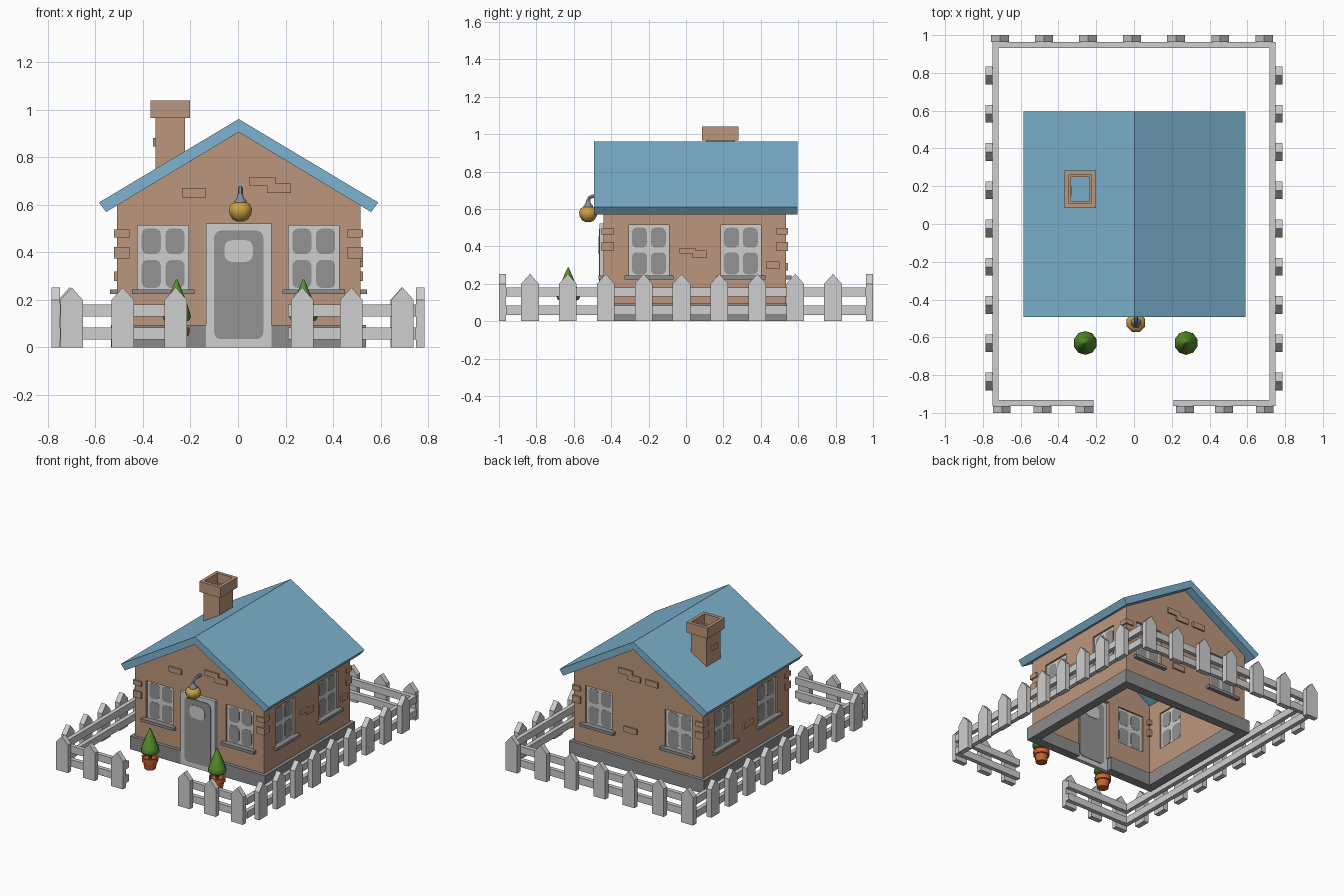
import bpy, bmesh, math
from mathutils import Matrix

if "Cube" in bpy.data.objects:
    bpy.data.objects.remove(bpy.data.objects["Cube"])

def color(name, *srgb):
    m = bpy.data.materials.new(name)
    lin = [c / 12.92 if c <= 0.04045 else ((c + 0.055) / 1.055) ** 2.4 for c in srgb]
    m.diffuse_color = (*lin, 1)
    m.use_nodes = True
    m.node_tree.nodes["Principled BSDF"].inputs["Base Color"].default_value = m.diffuse_color
    return m

BRICK = color("brick brown", 0.74, 0.59, 0.49)
ROOF = color("roof blue", 0.49, 0.70, 0.81)
PAINT = color("light grey paint", 0.81, 0.81, 0.81)
GREY = color("mid grey", 0.58, 0.58, 0.58)
STONE = color("stone grey", 0.55, 0.55, 0.55)
GOLD = color("gold", 0.80, 0.63, 0.27)
METAL = color("steel grey", 0.52, 0.55, 0.58)
LEAF = color("leaf green", 0.34, 0.57, 0.17)
CLAY = color("clay orange", 0.78, 0.38, 0.19)
BARK = color("bark brown", 0.40, 0.25, 0.15)
I4 = Matrix()

def finish(name, bm, mat):
    bmesh.ops.recalc_face_normals(bm, faces=bm.faces)
    me = bpy.data.meshes.new(name)
    bm.to_mesh(me)
    bm.free()
    ob = bpy.data.objects.new(name, me)
    bpy.context.collection.objects.link(ob)
    me.materials.append(mat)
    return ob

def prisms(name, mat, parts):
    """Each part: (x-z profile, y0, y1, matrix), extruded along y."""
    bm = bmesh.new()
    for pts, y0, y1, M in parts:
        a = [bm.verts.new(M @ Matrix.Translation((x, y0, z)).translation) for x, z in pts]
        b = [bm.verts.new(M @ Matrix.Translation((x, y1, z)).translation) for x, z in pts]
        bm.faces.new(a)
        bm.faces.new(b[::-1])
        for i in range(len(a)):
            j = (i + 1) % len(a)
            bm.faces.new((a[i], b[i], b[j], a[j]))
    return finish(name, bm, mat)

def rect(x0, x1, z0, z1):
    return [(x0, z0), (x1, z0), (x1, z1), (x0, z1)]

def box(x0, x1, y0, y1, z0, z1, M=I4):
    return (rect(x0, x1, z0, z1), y0, y1, M)

def rounded(x0, x1, z0, z1, r):
    pts = []
    for cx, cz, s in ((x1 - r, z1 - r, 0), (x0 + r, z1 - r, 90), (x0 + r, z0 + r, 180), (x1 - r, z0 + r, 270)):
        for k in range(4):
            a = math.radians(s + 30 * k)
            pts.append((cx + r * math.cos(a), cz + r * math.sin(a)))
    return pts

def ring(x0, x1, y0, y1, z0, z1, t):
    return [box(x0, x1, y0, y0 + t, z0, z1), box(x0, x1, y1 - t, y1, z0, z1),
            box(x0, x0 + t, y0 + t, y1 - t, z0, z1), box(x1 - t, x1, y0 + t, y1 - t, z0, z1)]

def lathe(name, mat, prof, x, y, n=10, smooth=True):
    bm = bmesh.new()
    rings = [[bm.verts.new((x + r * math.cos(2 * math.pi * (k + .5) / n),
                            y + r * math.sin(2 * math.pi * (k + .5) / n), z)) for k in range(n)] for r, z in prof]
    for a, b in zip(rings, rings[1:]):
        for i in range(n):
            j = (i + 1) % n
            bm.faces.new((a[i], a[j], b[j], b[i]))
    bm.faces.new(rings[0][::-1])
    bm.faces.new(rings[-1])
    ob = finish(name, bm, mat)
    if smooth:
        smooth_by_angle(ob)
    return ob

def smooth_by_angle(ob):
    bpy.ops.object.select_all(action='DESELECT')
    ob.select_set(True)
    bpy.context.view_layer.objects.active = ob
    bpy.ops.object.shade_smooth_by_angle(angle=math.radians(50))

def face(x, y, deg):
    """Local frame of a side: x along it, -y outward."""
    return Matrix.Translation((x, y, 0)) @ Matrix.Rotation(math.radians(deg), 4, 'Z')

# house extents
X0, X1, Y0, Y1, CX = -0.51, 0.515, -0.44, 0.535, 0.003
FRONT, BACK = face(CX, Y0, 0), face(CX, Y1, 180)
RIGHT, LEFT = face(X1, 0, 90), face(X0, 0, -90)

# windows: (side, centre along side)
wins = [(FRONT, -0.318), (FRONT, 0.316), (BACK, -0.316), (BACK, 0.318),
        (RIGHT, -0.198), (RIGHT, 0.294), (LEFT, 0.198), (LEFT, -0.294)]
W, Z0, Z1 = 0.107, 0.243, 0.513

# walls: hollow gabled shell with window and door openings
prof = [(X0, 0.09), (X1, 0.09), (X1, 0.60), (CX, 0.91), (X0, 0.60)]
t = 0.03
inner = [(X0 + t, 0.0), (X1 - t, 0.0), (X1 - t, 0.618), (CX, 0.93), (X0 + t, 0.618)]
walls = prisms("walls", BRICK, [(prof, Y0, Y1, I4)])
cutters = [prisms("room_cutter", BRICK, [(inner, Y0 + t, Y1 - t, I4)]),
           prisms("opening_cutter", BRICK, [box(u - W, u + W, -0.05, 0.08, Z0, Z1, M) for M, u in wins]
                  + [box(-0.13, 0.13, -0.05, 0.08, 0.0, 0.515, FRONT)])]
for c in cutters:
    mod = walls.modifiers.new("cut", 'BOOLEAN')
    mod.operation, mod.solver, mod.object = 'DIFFERENCE', 'EXACT', c
bpy.context.view_layer.update()
me = bpy.data.meshes.new_from_object(walls.evaluated_get(bpy.context.evaluated_depsgraph_get()))
walls.modifiers.clear()
walls.data = me
for c in cutters:
    bpy.data.objects.remove(c)

# window frames, panes and sills
prisms("window_frames", PAINT, [box(u - W, u + W, 0.013, 0.019, Z0, Z1, M) for M, u in wins])
panes = []
for M, u in wins:
    for a in (u - 0.09, u + 0.01):
        for z0, z1 in ((0.25, 0.368), (0.393, 0.5)):
            panes.append((rounded(a, a + 0.08, z0, z1, 0.024), 0.0115, 0.0205, M))
prisms("window_panes", GREY, panes)
prisms("window_sills", STONE, [box(u - 0.132, u + 0.132, -0.028, 0.015, 0.224, 0.244, M) for M, u in wins])

# door with frame, panel and small window on both sides
prisms("door_frame", PAINT, [box(-0.137, 0.137, -0.022, 0.005, 0, 0.522, FRONT)])
panel, light = rounded(-0.104, 0.104, 0.035, 0.492, 0.03), rounded(-0.06, 0.06, 0.36, 0.452, 0.032)
prisms("door_panel", GREY, [(panel, -0.026, -0.022, FRONT), (panel, 0.005, 0.009, FRONT)])
prisms("door_window", PAINT, [(light, -0.029, -0.026, FRONT), (light, 0.009, 0.012, FRONT)])

# stone plinth, open at the door
o, i = 0.024, 0.04
prisms("plinth", STONE, [
    box(X0 - o, -0.134, Y0 - o, Y0 + i, 0, 0.095), box(0.14, X1 + o, Y0 - o, Y0 + i, 0, 0.095),
    box(X0 - o, X1 + o, Y1 - i, Y1 + o, 0, 0.095),
    box(X0 - o, X0 + i, Y0 + i, Y1 - i, 0, 0.095), box(X1 - i, X1 + o, Y0 + i, Y1 - i, 0, 0.095)])

# raised bricks: corners, then loose ones on each wall
bricks = []
for xa, xb in ((X0 - 0.011, X0 + 0.054), (X1 - 0.054, X1 + 0.011)):
    for ya, yb in ((Y0 - 0.011, Y0 + 0.052), (Y1 - 0.052, Y1 + 0.011)):
        for za, zb in ((0.463, 0.497), (0.375, 0.423)):
            bricks.append(box(xa, xb, ya, yb, za, zb))
step = lambda x0, x1, x2, x3, z0, z1, z2, z3: [(x0, z2), (x1, z2), (x1, z0), (x3, z0), (x3, z1), (x2, z1), (x2, z3), (x0, z3)]
gable = step(0.045, 0.12, 0.155, 0.22, 0.65, 0.69, 0.68, 0.718)
for M, pts in ((FRONT, rect(-0.238, -0.14, 0.632, 0.67)), (FRONT, gable),
               (BACK, rect(0.06, 0.16, 0.65, 0.69)), (BACK, [(x - 0.2, z) for x, z in gable]),
               (BACK, rect(-0.11, -0.01, 0.27, 0.31)),
               (RIGHT, step(-0.035, 0.035, 0.05, 0.11, 0.338, 0.378, 0.362, 0.392)),
               (RIGHT, rect(0.43, 0.5, 0.28, 0.32)), (LEFT, rect(-0.08, 0.02, 0.28, 0.32))):
    bricks.append((pts, -0.011, 0.01, M))
prisms("raised_bricks", BRICK, bricks)

# roof
prisms("roof", ROOF, [([(CX, 0.961), (0.59, 0.61), (0.56, 0.57), (CX, 0.906), (-0.555, 0.57), (-0.585, 0.61)],
                       -0.493, 0.595, I4)])

# chimney
prisms("chimney_shaft", BRICK, ring(-0.348, -0.222, 0.108, 0.263, 0.68, 0.97, 0.014)
       + [box(-0.357, -0.33, 0.15, 0.20, 0.845, 0.882)])
prisms("chimney_cap", BRICK, ring(-0.368, -0.201, 0.086, 0.282, 0.965, 1.04, 0.023))

# lamp above the door
LX, LY = 0.01, -0.523
lathe("lamp_bowl", GOLD, [(0.015, 0.53), (0.036, 0.54), (0.05, 0.562), (0.053, 0.585), (0.042, 0.604), (0.022, 0.612)], LX, LY, 8)
lathe("lamp_socket", METAL, [(0.028, 0.608), (0.028, 0.616), (0.015, 0.63), (0.012, 0.645)], LX, LY, 8)
cu = bpy.data.curves.new("lamp_arm", 'CURVE')
cu.dimensions, cu.bevel_depth, cu.bevel_resolution, cu.use_fill_caps = '3D', 0.011, 1, True
sp = cu.splines.new('POLY')
path = [(LY, 0.62), (LY, 0.645), (-0.515, 0.661), (-0.497, 0.669), (-0.43, 0.67)]
sp.points.add(len(path) - 1)
for p, (y, z) in zip(sp.points, path):
    p.co = (LX, y, z, 1)
tmp = bpy.data.objects.new("lamp_arm_path", cu)
bpy.context.collection.objects.link(tmp)
bpy.context.view_layer.update()
me = bpy.data.meshes.new_from_object(tmp.evaluated_get(bpy.context.evaluated_depsgraph_get()))
bpy.data.objects.remove(tmp)
arm = bpy.data.objects.new("lamp_arm", me)
bpy.context.collection.objects.link(arm)
me.materials.clear()
me.materials.append(METAL)
smooth_by_angle(arm)

# potted trees either side of the door
for side, x in (("left", -0.258), ("right", 0.276)):
    lathe(side + "_pot", CLAY, [(0.038, 0), (0.047, 0.05), (0.055, 0.052), (0.057, 0.085), (0.046, 0.085), (0.044, 0.072)], x, -0.63)
    lathe(side + "_trunk", BARK, [(0.012, 0.06), (0.01, 0.13)], x, -0.63, 6)
    lathe(side + "_foliage", LEAF, [(0.03, 0.107), (0.055, 0.114), (0.063, 0.13), (0.055, 0.158), (0.03, 0.225), (0.003, 0.287)], x, -0.63)

# picket fence: one row of pickets per side, two rails behind
P, H = 0.047, 0.037
picket = lambda c: [(c - P, 0), (c + P, 0), (c + P, 0.2), (c, 0.253), (c - P, 0.2)]
side_y = [-0.834 + 0.2025 * k for k in range(9)]
rows = [(face(0, -1, 0), "front", [-0.70, -0.485, -0.262, 0.27, 0.477, 0.692], [(-0.748, -0.215), (0.21, 0.748)]),
        (face(0, 1, 180), "back", [0.01 + 0.233 * k for k in range(-3, 4)], [(-0.748, 0.748)]),
        (face(0.785, 0, 90), "right", side_y, [(-0.96, 0.963)]),
        (face(-0.785, 0, -90), "left", [-y for y in side_y], [(-0.963, 0.96)])]
for M, side, cs, spans in rows:
    prisms(side + "_pickets", PAINT, [(picket(c), 0, H, M) for c in cs])
    prisms(side + "_rails", PAINT, [box(a, b, H, H + 0.03, z, z + 0.05, M) for a, b in spans for z in (0.033, 0.131)])
